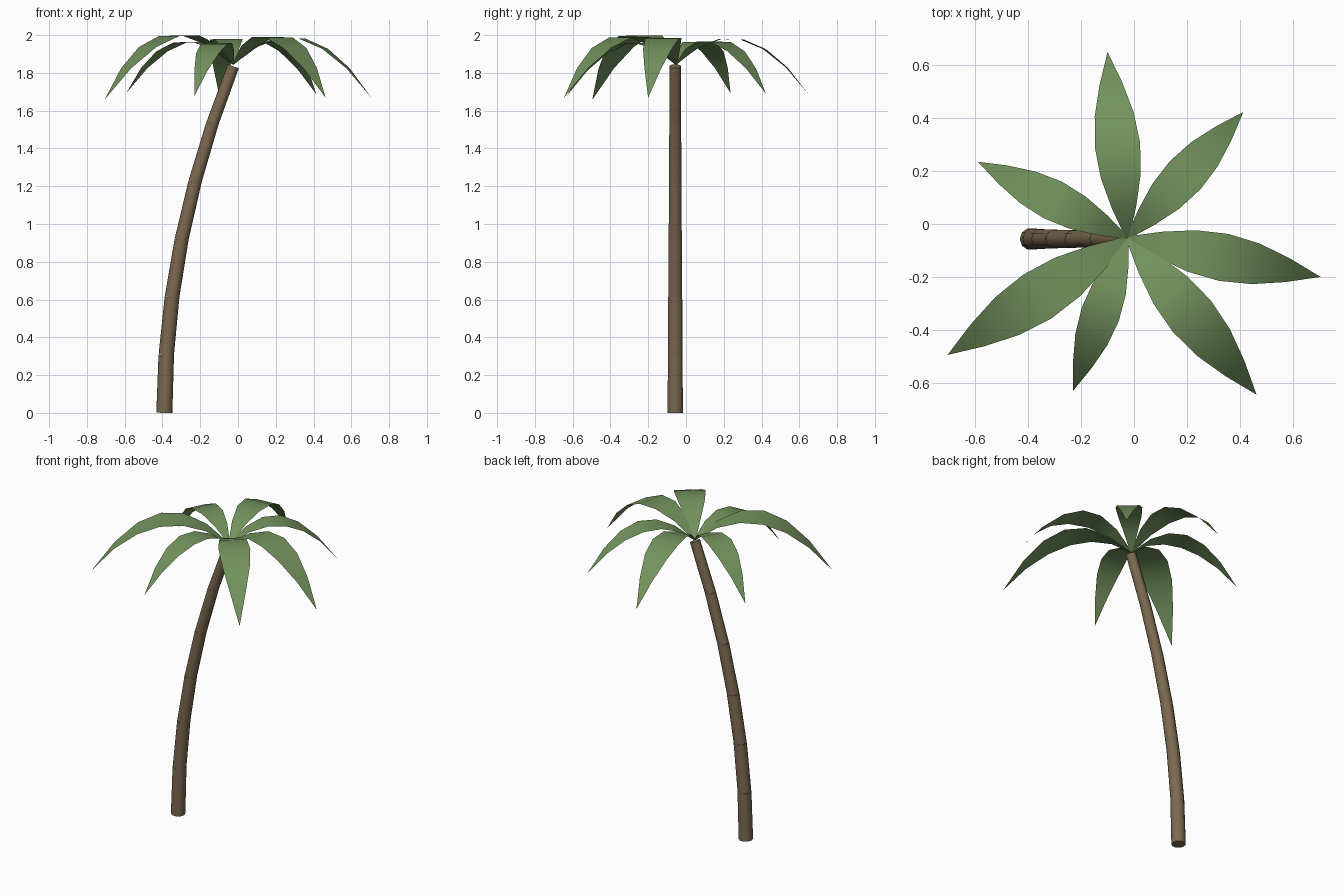
import bpy, math
from mathutils import Vector

if "Cube" in bpy.data.objects:
    bpy.data.objects.remove(bpy.data.objects["Cube"])


def material(name, color):
    m = bpy.data.materials.new(name)
    m.diffuse_color = (*color, 1)
    m.use_nodes = True
    m.node_tree.nodes["Principled BSDF"].inputs["Base Color"].default_value = m.diffuse_color
    return m


def mesh_object(name, verts, faces, mat):
    me = bpy.data.meshes.new(name)
    me.from_pydata(verts, [], faces)
    me.materials.append(mat)
    ob = bpy.data.objects.new(name, me)
    bpy.context.collection.objects.link(ob)
    bpy.ops.object.select_all(action='DESELECT')
    ob.select_set(True)
    bpy.context.view_layer.objects.active = ob
    bpy.ops.object.shade_smooth_by_angle(angle=math.radians(40))
    return ob


bark = material("bark", (0.20, 0.14, 0.08))
green = material("leaf_green", (0.17, 0.29, 0.11))

# Trunk: six stacked, slightly tapered cylinders along a leaning curve
SEGMENTS, SIDES, HEIGHT = 6, 10, 1.835


def trunk_point(i):
    t = i / SEGMENTS
    return Vector((-0.39 + 0.365 * t * t, -0.057, HEIGHT * t))


for i in range(SEGMENTS):
    a, b = trunk_point(i), trunk_point(i + 1)
    axis = (b - a).normalized()
    side = Vector((0, 1, 0))
    across = side.cross(axis)
    radius = 0.0425 - 0.002 * i
    verts = []
    for p, r in ((a, radius), (b, radius - 0.0015)):
        for k in range(SIDES):
            ang = math.tau * k / SIDES
            verts.append(p + r * (math.cos(ang) * across + math.sin(ang) * side))
    faces = [(k, (k + 1) % SIDES, SIDES + (k + 1) % SIDES, SIDES + k) for k in range(SIDES)]
    faces += [tuple(reversed(range(SIDES))), tuple(range(SIDES, 2 * SIDES))]
    mesh_object(f"trunk_segment_{i + 1}", verts, faces, bark)

# Fronds: flat tapered blades that arch up and droop to their tips
ROOT = Vector((-0.025, -0.053, 1.845))
TIPS = [(0.705, -0.20, 1.67), (0.413, 0.423, 1.69), (-0.10, 0.65, 1.685),
        (-0.59, 0.235, 1.695), (-0.705, -0.495, 1.66), (-0.23, -0.63, 1.68),
        (0.463, -0.645, 1.67)]
STEPS = 6

for n, tip in enumerate(TIPS):
    run = Vector(tip) - ROOT
    drop = run.z
    run.z = 0
    length = run.length
    side = Vector((-run.y, run.x, 0)) / length
    rise = 0.967 * length
    verts = []
    for k in range(STEPS + 1):
        t = k / STEPS
        p = ROOT + run * t + Vector((0, 0, rise * t - (rise - drop) * t * t))
        half = length * (0.117 * math.sin(math.pi * t) + 0.008 * (1 - t)) + 0.0005
        verts += [p - side * half, p + side * half]
    faces = [(2 * k, 2 * k + 2, 2 * k + 3, 2 * k + 1) for k in range(STEPS)]
    mesh_object(f"frond_{n + 1}", verts, faces, green)
